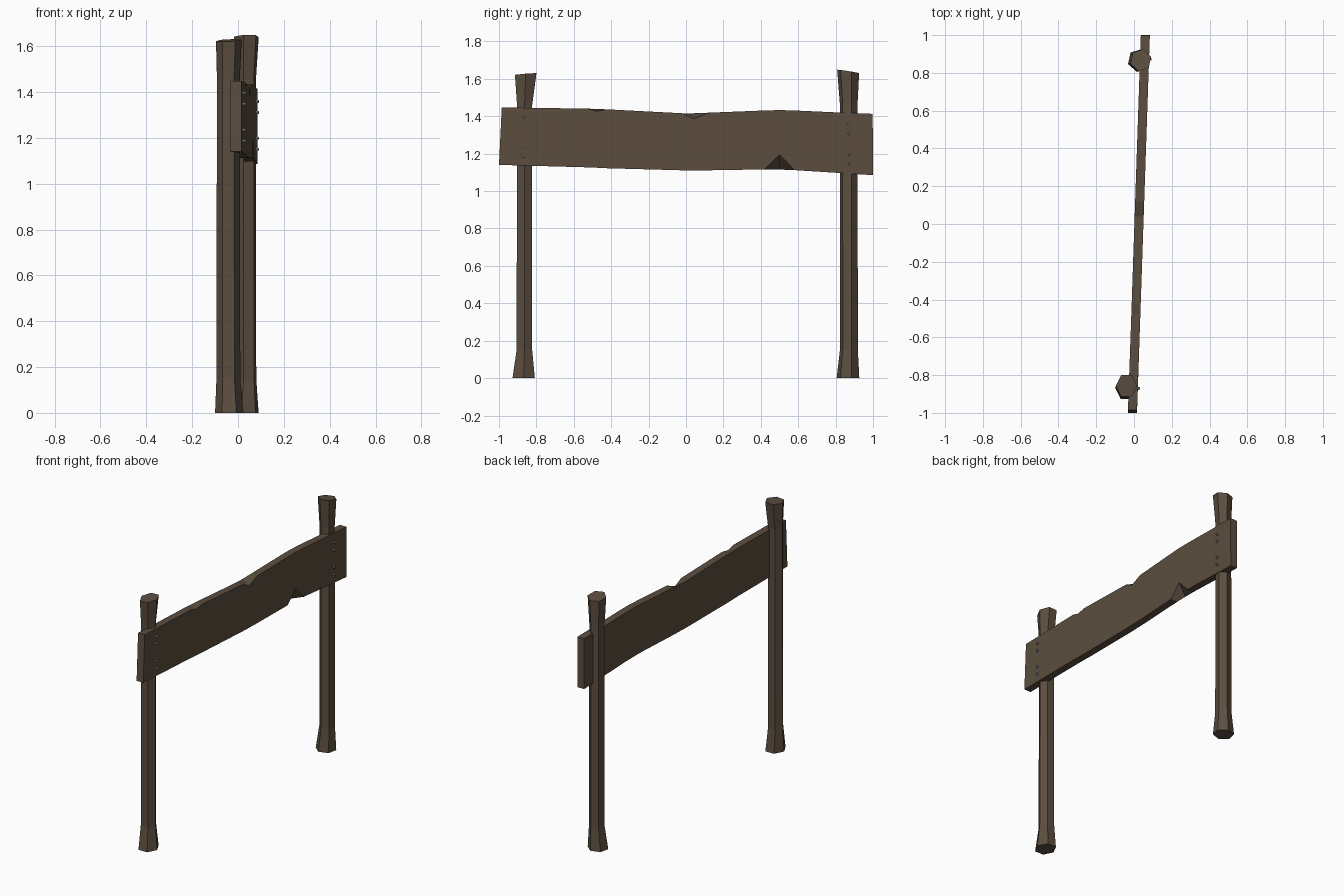
import bpy, bmesh, math
from mathutils import Vector, Matrix

if "Cube" in bpy.data.objects:
    bpy.data.objects.remove(bpy.data.objects["Cube"])


def material(name, rgb):
    m = bpy.data.materials.new(name)
    m.diffuse_color = (*rgb, 1)
    m.use_nodes = True
    m.node_tree.nodes["Principled BSDF"].inputs["Base Color"].default_value = m.diffuse_color
    return m


WOOD = material("dark_wood", (0.105, 0.075, 0.05))
STEEL = material("bolt_steel", (0.25, 0.26, 0.28))


def finish(name, bm, mat):
    bmesh.ops.recalc_face_normals(bm, faces=bm.faces)
    me = bpy.data.meshes.new(name)
    bm.to_mesh(me)
    bm.free()
    me.materials.append(mat)
    ob = bpy.data.objects.new(name, me)
    bpy.context.collection.objects.link(ob)
    return ob


def loft(name, rings, mat):
    """Skin a list of equal-length vertex rings and cap both ends."""
    bm = bmesh.new()
    vs = [[bm.verts.new(p) for p in r] for r in rings]
    n = len(vs[0])
    for a, b in zip(vs, vs[1:]):
        for i in range(n):
            j = (i + 1) % n
            bm.faces.new((a[i], a[j], b[j], b[i]))
    bm.faces.new(vs[0])
    bm.faces.new(vs[-1])
    return finish(name, bm, mat)


def post(name, sections, turn, tilt):
    """Six-sided post; sections are (x, y, z, rx, ry), tilt slopes the top."""
    rings = []
    for k, (cx, cy, z, rx, ry) in enumerate(sections):
        ring = []
        for i in range(6):
            a = math.radians(turn + 60 * i)
            dx, dy = rx * math.cos(a), ry * math.sin(a)
            dz = tilt[0] * dx + tilt[1] * dy if k == len(sections) - 1 else 0
            ring.append((cx + dx, cy + dy, z + dz))
        rings.append(ring)
    loft(name, rings, WOOD)


# Posts, flared at foot and head
post("left_post", [(-0.038, -0.868, 0, 0.062, 0.069),
                   (-0.042, -0.864, 0.15, 0.052, 0.048),
                   (-0.042, -0.863, 1.46, 0.050, 0.047),
                   (-0.040, -0.857, 1.625, 0.056, 0.066)], 0, (0.05, 0.08))
post("right_post", [(0.029, 0.866, 0, 0.064, 0.062),
                    (0.034, 0.871, 0.15, 0.048, 0.049),
                    (0.034, 0.870, 1.46, 0.047, 0.048),
                    (0.036, 0.867, 1.64, 0.057, 0.060)], 18, (0.03, -0.16))


# Board, slightly skewed between the posts
def board_x(y):
    return 0.026 + 0.034 * y


HALF = 0.024
# y at bottom, y at top, bottom z, top z, bottom chip, top chip (chips on the +x edge)
stations = [(-1.0, -0.985, 1.14, 1.447, 0, 0),
            (-0.53, -0.53, 1.127, 1.441, 0, 0),
            (-0.48, -0.48, 1.125, 1.439, 0, 0.012),
            (-0.42, -0.42, 1.122, 1.437, 0, 0),
            (-0.02, -0.02, 1.111, 1.416, 0, 0),
            (0.04, 0.04, 1.111, 1.416, 0, 0.03),
            (0.12, 0.12, 1.111, 1.419, 0, 0),
            (0.42, 0.42, 1.116, 1.431, 0, 0),
            (0.50, 0.50, 1.115, 1.433, 0.08, 0),
            (0.58, 0.58, 1.112, 1.431, 0, 0),
            (0.80, 0.80, 1.098, 1.421, 0, 0),
            (1.0, 0.998, 1.085, 1.413, 0, 0)]
rings = []
for yb, yt, zb, zt, cb, ct in stations:
    x = board_x(yb)
    rings.append([(x - HALF, yb, zb), (x + HALF, yb, zb + cb),
                  (x + HALF, yt, zt - ct), (x - HALF, yt, zt)])
loft("sign_board", rings, WOOD)

# Bolt heads, four on each post
bm = bmesh.new()
for y, zs in ((-0.87, (1.396, 1.347, 1.235, 1.187)),
              (0.872, (1.358, 1.31, 1.198, 1.15))):
    for z in zs:
        place = Matrix.Translation(Vector((board_x(y) + HALF + 0.003, y, z)))
        bmesh.ops.create_cone(bm, cap_ends=True, segments=6, radius1=0.008,
                              radius2=0.007, depth=0.018,
                              matrix=place @ Matrix.Rotation(math.pi / 2, 4, 'Y'))
finish("bolts", bm, STEEL)
